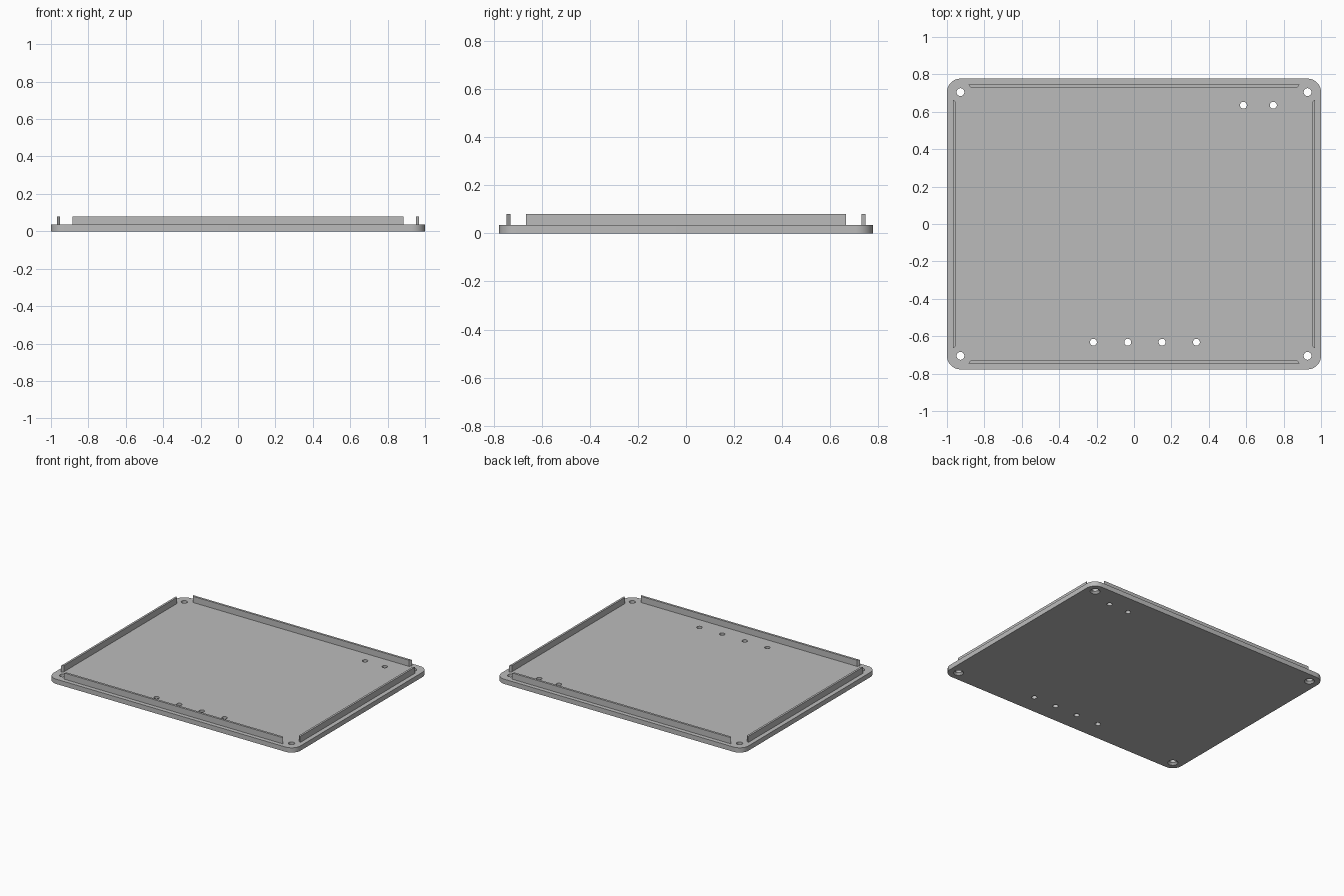
import bpy
import bmesh
from math import cos, sin, pi
from mathutils import Matrix

cube = bpy.data.objects.get("Cube")
if cube:
    bpy.data.objects.remove(cube, do_unlink=True)

HALF_X, HALF_Y = 1.0, 0.777
BASE_TOP, RAIL_TOP = 0.035, 0.08
HOLE_X, HOLE_Y, CORNER_R = 0.928, 0.705, 0.072

# Single grey material
grey = bpy.data.materials.new("plain grey")
grey.use_nodes = True
colour = (0.5, 0.5, 0.5, 1)
grey.diffuse_color = colour
grey.node_tree.nodes["Principled BSDF"].inputs["Base Color"].default_value = colour


def make_object(name, bm):
    bmesh.ops.recalc_face_normals(bm, faces=bm.faces)
    mesh = bpy.data.meshes.new(name)
    bm.to_mesh(mesh)
    bm.free()
    mesh.materials.append(grey)
    obj = bpy.data.objects.new(name, mesh)
    bpy.context.collection.objects.link(obj)
    return obj


def prism(name, outline, bottom, top):
    """Extrude a flat outline from one height to another."""
    bm = bmesh.new()
    face = bm.faces.new([bm.verts.new((x, y, bottom)) for x, y in outline])
    ext = bmesh.ops.extrude_face_region(bm, geom=[face])["geom"]
    verts = [v for v in ext if isinstance(v, bmesh.types.BMVert)]
    bmesh.ops.translate(bm, verts=verts, vec=(0, 0, top - bottom))
    return make_object(name, bm)


def add_cone(bm, x, y, r_low, r_high, low, high):
    bmesh.ops.create_cone(bm, cap_ends=True, segments=32, radius1=r_low,
                          radius2=r_high, depth=high - low,
                          matrix=Matrix.Translation((x, y, (low + high) / 2)))


def cut(target, bm):
    cutter = make_object("hole_cutter", bm)
    cutter.hide_render = True
    mod = target.modifiers.new("holes", "BOOLEAN")
    mod.operation = "DIFFERENCE"
    mod.solver = "EXACT"
    mod.object = cutter
    bpy.context.view_layer.objects.active = target
    bpy.ops.object.modifier_apply(modifier=mod.name)
    bpy.data.objects.remove(cutter, do_unlink=True)


# Rounded base plate
outline = []
steps = 12
for i, (sx, sy) in enumerate([(1, 1), (-1, 1), (-1, -1), (1, -1)]):
    for k in range(steps + 1):
        a = (i + k / steps) * pi / 2
        outline.append((sx * (HALF_X - CORNER_R) + CORNER_R * cos(a),
                        sy * (HALF_Y - CORNER_R) + CORNER_R * sin(a)))
base = prism("base_plate", outline, 0, BASE_TOP)

# Through holes: four corners, a pair at the back, a row at the front
corners = [(sx * HOLE_X, sy * HOLE_Y) for sx in (-1, 1) for sy in (-1, 1)]
small = [(0.585, 0.635), (0.745, 0.635)]
small += [(-0.217 + 0.1835 * i, -0.632) for i in range(4)]
bm = bmesh.new()
for x, y in corners:
    add_cone(bm, x, y, 0.021, 0.021, -0.05, 0.1)
for x, y in small:
    add_cone(bm, x, y, 0.0185, 0.0185, -0.05, 0.1)
cut(base, bm)

# Countersinks under the corner holes
bm = bmesh.new()
for x, y in corners:
    add_cone(bm, x, y, 0.044, 0.016, -0.01, 0.018)
cut(base, bm)

bpy.ops.object.select_all(action="DESELECT")
base.select_set(True)
bpy.context.view_layer.objects.active = base
bpy.ops.object.shade_smooth_by_angle(angle=pi / 6)


# Locating rails, with ends angled towards the middle
def rail(name, half_length, inner, outer, side, along_x):
    pts = [(-half_length, outer), (half_length, outer),
           (half_length - 0.012, inner), (-half_length + 0.012, inner)]
    pts = [(u, side * v) if along_x else (side * v, u) for u, v in pts]
    prism(name, pts, BASE_TOP, RAIL_TOP)


rail("front_rail", 0.886, 0.73, 0.746, -1, True)
rail("back_rail", 0.886, 0.73, 0.746, 1, True)
rail("right_rail", 0.665, 0.953, 0.968, -1, False)
rail("left_rail", 0.665, 0.953, 0.968, 1, False)
